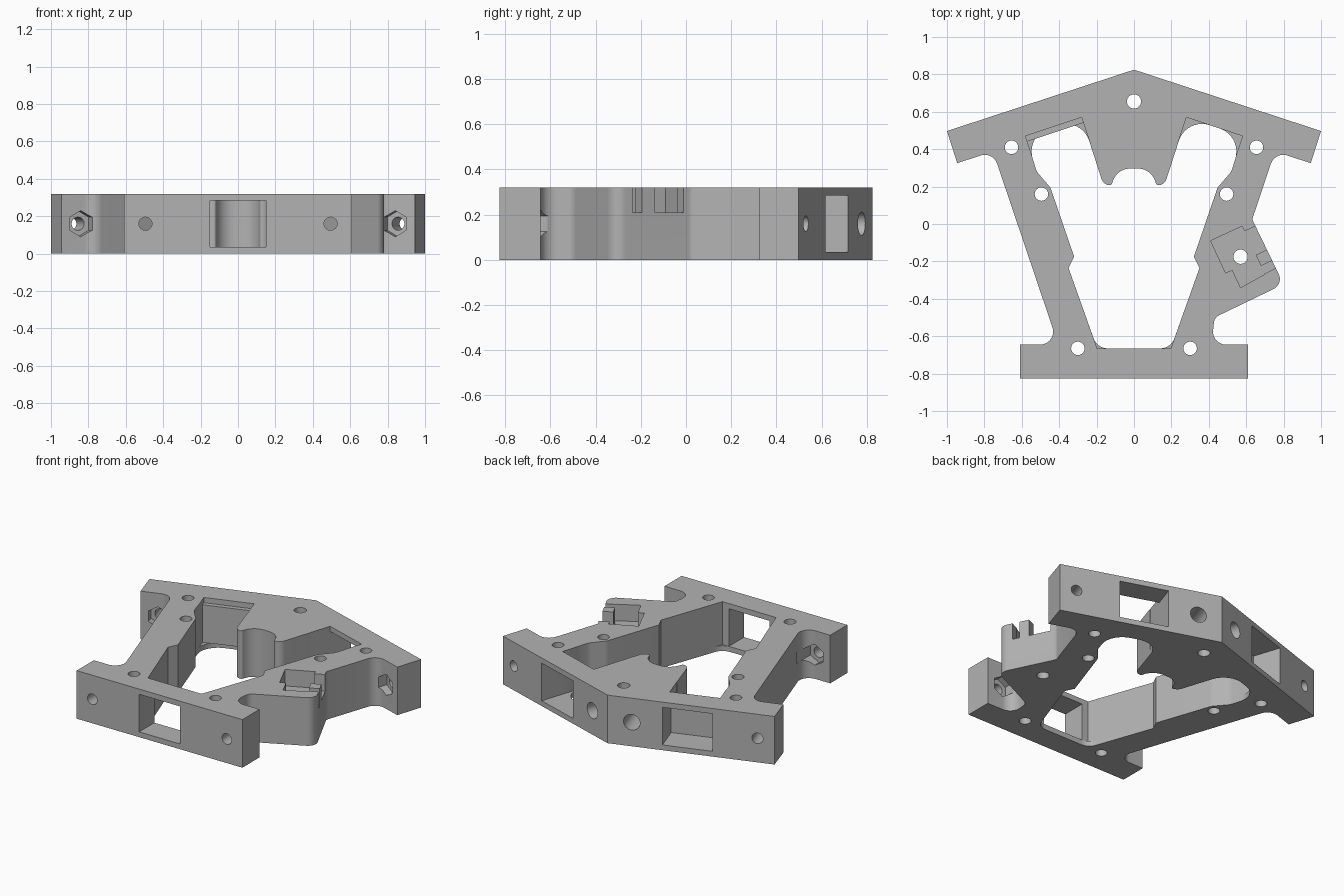
import bpy, bmesh, math
from mathutils import Vector

cube = bpy.data.objects.get("Cube")
if cube:
    bpy.data.objects.remove(cube)

HEIGHT = 0.32
MID = HEIGHT / 2
AXIS = Vector((0.314, 0.949, 0)).normalized()   # outward normal of the right rear face

grey = bpy.data.materials.new("plain_grey")
grey.use_nodes = True
grey.diffuse_color = (0.45, 0.45, 0.45, 1)
grey.node_tree.nodes["Principled BSDF"].inputs["Base Color"].default_value = grey.diffuse_color


def rounded(corners):
    """Turn (x, y, radius) corners into a filleted outline."""
    out = []
    for i, (x, y, r) in enumerate(corners):
        p = Vector((x, y))
        if r == 0:
            out.append(p)
            continue
        a = (Vector(corners[i - 1][:2]) - p).normalized()
        b = (Vector(corners[(i + 1) % len(corners)][:2]) - p).normalized()
        half = a.angle(b) / 2
        centre = p + (a + b).normalized() * r / math.sin(half)
        start = p + a * r / math.tan(half) - centre
        end = p + b * r / math.tan(half) - centre
        sweep = start.angle_signed(end)
        steps = max(3, int(abs(sweep) / 0.13))
        for k in range(steps + 1):
            t = -sweep * k / steps
            out.append(centre + Vector((start.x * math.cos(t) - start.y * math.sin(t),
                                        start.x * math.sin(t) + start.y * math.cos(t))))
    return out


def finish(name, bm):
    bmesh.ops.recalc_face_normals(bm, faces=bm.faces[:])
    mesh = bpy.data.meshes.new(name)
    bm.to_mesh(mesh)
    bm.free()
    mesh.materials.append(grey)
    obj = bpy.data.objects.new(name, mesh)
    bpy.context.collection.objects.link(obj)
    return obj


def prism(name, points, z0, z1):
    bm = bmesh.new()
    face = bm.faces.new([bm.verts.new((p[0], p[1], z0)) for p in points])
    new = bmesh.ops.extrude_face_region(bm, geom=[face])["geom"]
    bmesh.ops.translate(bm, vec=(0, 0, z1 - z0),
                        verts=[v for v in new if isinstance(v, bmesh.types.BMVert)])
    return finish(name, bm)


def rod(name, start, end, radius, sides=32):
    start, end = Vector(start), Vector(end)
    bm = bmesh.new()
    bmesh.ops.create_cone(bm, cap_ends=True, segments=sides, radius1=radius,
                          radius2=radius, depth=(end - start).length)
    bm.transform((end - start).to_track_quat('Z', 'Y').to_matrix().to_4x4())
    bmesh.ops.translate(bm, vec=(start + end) / 2, verts=bm.verts[:])
    return finish(name, bm)


def flip(points):
    return [(-p[0], *p[1:]) for p in reversed(points)]


# Outer outline, with the sensor tab on the left leg only
foot = [(0.61, -0.825, 0), (0.61, -0.645, 0)]
arm = [(0.754, 0.388, 0.07), (0.945, 0.325, 0), (1, 0.497, 0)]
tab = [(0.415, -0.645, 0.07), (0.43, -0.50, 0.05), (0.80, -0.322, 0.06), (0.632, 0.025, 0.03)]
plain_leg = [(0.405, -0.645, 0.07)]
outline = foot + tab + arm + [(0, 0.825, 0)] + flip(foot + plain_leg + arm)
frame = prism("bracket_frame", rounded(outline), 0, HEIGHT)
cutters = []

# Central opening, leaving the rear tooth
opening = [(0.197, -0.665, 0.08), (0.35, -0.235, 0), (0.32, -0.175, 0), (0.447, 0.195, 0.06),
           (0.52, 0.28, 0.08), (0.58, 0.47, 0.13), (0.28, 0.57, 0.13),
           (0.165, 0.213, 0.05), (0.12, 0.205, 0.015), (0.095, 0.297, 0.1)]
cutters.append(prism("opening_cutter", rounded(opening + flip(opening)), -0.1, 0.5))

# Square corners above the floor lip, and the front window
front_corner = [(0.197, -0.665), (0.24, -0.545)]
cutters.append(prism("front_corner_cutter", front_corner + flip(front_corner), 0.035, 0.5))
cutters.append(prism("front_window_cutter",
                     [(-0.15, -0.9), (0.15, -0.9), (0.15, -0.62), (-0.15, -0.62)], 0.035, 0.285))

for s in (1, -1):
    n = Vector((s * AXIS.x, AXIS.y, 0))
    a, b = Vector((s * 0.58, 0.47, 0)), Vector((s * 0.28, 0.57, 0))
    # Rear corner pockets and rear windows
    cutters.append(prism("rear_corner_cutter", [a, b, b - n * 0.145, a - n * 0.145], 0.035, 0.5))
    cutters.append(prism("rear_window_cutter",
                         [a - n * 0.03, a + n * 0.3, b + n * 0.3, b - n * 0.03], 0.035, 0.285))
    # Upright screw holes
    for x, y in ((0.655, 0.41), (0.495, 0.16), (0.30, -0.665)):
        cutters.append(rod("screw_hole", (s * x, y, -0.1), (s * x, y, 0.5), 0.036))
    # Front screw holes and nut pockets
    x = s * 0.495
    cutters.append(rod("front_hole", (x, -0.9, MID), (x, -0.53, MID), 0.035))
    cutters.append(rod("front_nut", (x, -0.69, MID), (x, -0.54, MID), 0.07, 6))
    # Rear arm holes, nut pockets and blind holes by the ridge
    p = Vector((s * 0.897, 0.53, MID))
    cutters.append(rod("arm_hole", p + n * 0.1, p - n * 0.27, 0.035))
    cutters.append(rod("arm_nut", p - n * 0.13, p - n * 0.26, 0.07, 6))
    q = Vector((s * 0.145, 0.777, MID))
    cutters.append(rod("ridge_hole", q + n * 0.1, q - n * 0.22, 0.052))

# Ridge hole and tab hole
for x, y in ((0, 0.655), (0.57, -0.175)):
    cutters.append(rod("screw_hole", (x, y, -0.1), (x, y, 0.5), 0.038))

# Stepped sensor pocket in the tab, with two slots through its outer wall
pocket = [(0.41, -0.09), (0.578, -0.012), (0.70, -0.268), (0.57, -0.34),
          (0.525, -0.245), (0.49, -0.262)]
cutters.append(prism("sensor_pocket", pocket, 0.21, 0.5))
along = Vector((0.122, -0.256)).normalized()
out = Vector((-along.y, along.x))
corner = Vector(pocket[1])
for start, end in ((0.03, 0.17), (0.235, 0.28)):
    u, v = corner + along * start, corner + along * end
    cutters.append(prism("wall_slot", [u - out * 0.03, v - out * 0.03,
                                       v + out * 0.15, u + out * 0.15], 0.21, 0.5))

# Cut everything out of the frame
bpy.context.view_layer.objects.active = frame
for cutter in cutters:
    cutter.hide_render = True
    mod = frame.modifiers.new("cut", 'BOOLEAN')
    mod.operation = 'DIFFERENCE'
    mod.solver = 'EXACT'
    mod.object = cutter
    bpy.ops.object.modifier_apply(modifier=mod.name)
    bpy.data.objects.remove(cutter)

bpy.ops.object.select_all(action='DESELECT')
frame.select_set(True)
bpy.ops.object.shade_smooth_by_angle(angle=math.radians(25))
